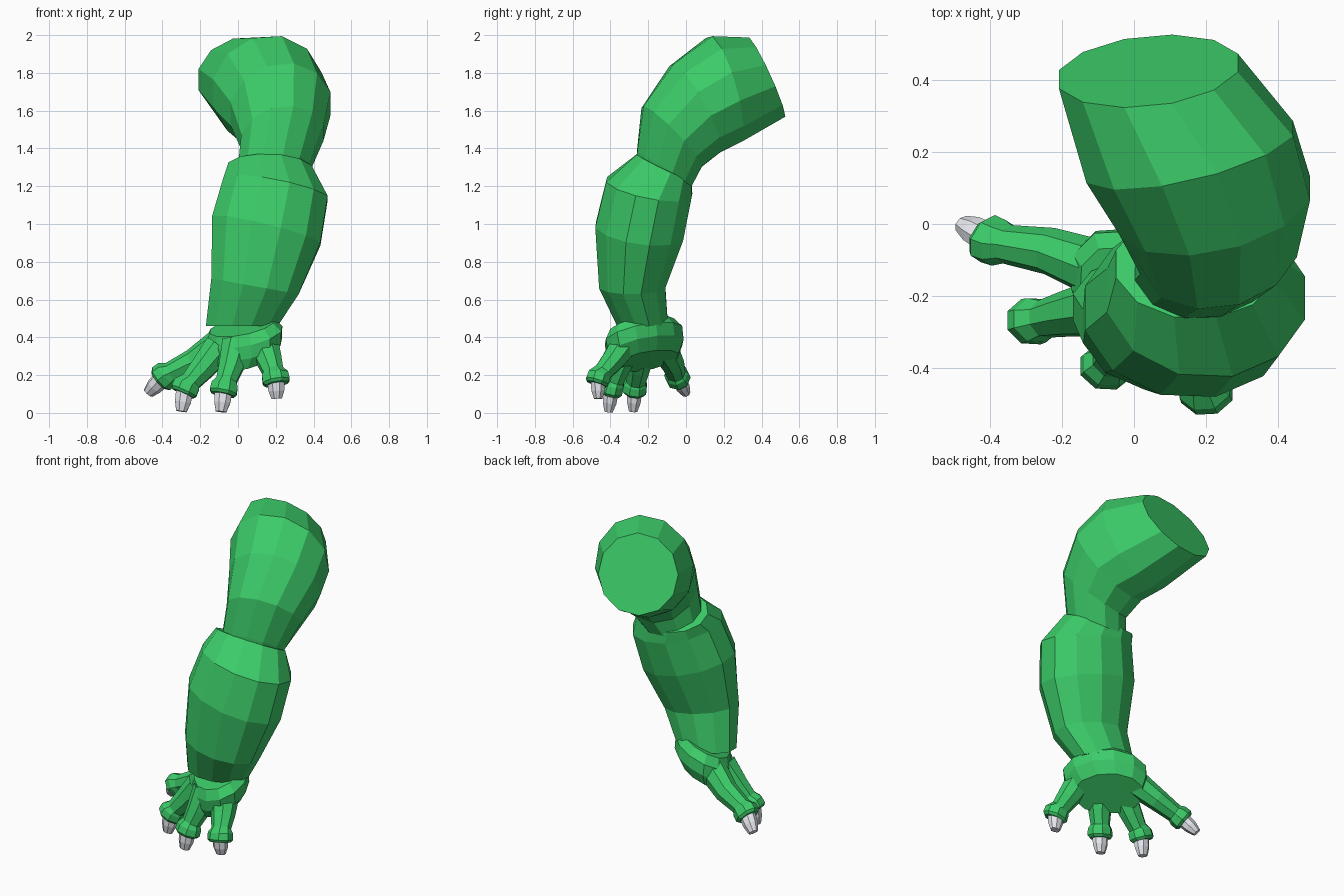
import bpy, bmesh, math
from mathutils import Vector

green = bpy.data.materials.new("green_skin")
green.diffuse_color = (0.045, 0.60, 0.14, 1)
grey = bpy.data.materials.new("grey_claw")
grey.diffuse_color = (0.80, 0.82, 0.87, 1)


def loft(name, rings, sides, mat, ref=(1, 0, 0)):
    """Skin capped polygon rings: (centre, normal, width radius, depth radius)."""
    bm = bmesh.new()
    loops = []
    for c, n, rx, ry in rings:
        n = Vector(n).normalized()
        u = Vector(ref)
        u = (u - n * u.dot(n)).normalized()
        v = n.cross(u)
        k = 1 / math.cos(math.pi / sides)
        loop = []
        for i in range(sides):
            a = 2 * math.pi * (i + 0.5) / sides
            loop.append(bm.verts.new(Vector(c) + u * rx * k * math.cos(a) + v * ry * k * math.sin(a)))
        loops.append(loop)
    for a, b in zip(loops, loops[1:]):
        for i in range(sides):
            j = (i + 1) % sides
            bm.faces.new((a[i], a[j], b[j], b[i]))
    bm.faces.new(loops[0])
    bm.faces.new(loops[-1])
    bmesh.ops.recalc_face_normals(bm, faces=bm.faces)
    me = bpy.data.meshes.new(name)
    bm.to_mesh(me)
    bm.free()
    me.materials.append(mat)
    ob = bpy.data.objects.new(name, me)
    bpy.context.collection.objects.link(ob)
    return ob


# Upper arm, bending back to the flat shoulder cut
loft("upper_arm", [
    ((0.04, 0.425, 1.775), (-0.10, 0.90, 0.41), 0.25, 0.23),
    ((0.155, 0.20, 1.71), (-0.22, 0.90, 0.25), 0.295, 0.29),
    ((0.225, 0.05, 1.61), (-0.20, 0.84, 0.45), 0.27, 0.264),
    ((0.235, -0.075, 1.46), (-0.15, 0.70, 0.68), 0.22, 0.222),
    ((0.19, -0.115, 1.29), (-0.05, 0.53, 0.85), 0.19, 0.17),
    ((0.17, -0.15, 1.15), (0, 0.3, 1), 0.14, 0.12),
], 12, green)

# Forearm, swelling below the elbow and narrowing to the wrist
loft("forearm", [
    ((0.17, -0.115, 1.30), (0.05, 0.48, 1), 0.22, 0.16),
    ((0.20, -0.195, 1.19), (0.20, 0.20, 1), 0.28, 0.23),
    ((0.15, -0.245, 0.965), (0.25, 0.15, 1), 0.295, 0.235),
    ((0.09, -0.285, 0.67), (0.18, 0, 1), 0.235, 0.175),
    ((0.02, -0.23, 0.46), (0, 0, 1), 0.19, 0.135),
], 12, green)

# Palm, a tilted plate with a rim around the wrist and a flat underside
tilt = (-0.28, -0.28, 0.9)
loft("palm", [
    ((0.02, -0.235, 0.46), tilt, 0.20, 0.14),
    ((0.03, -0.225, 0.41), tilt, 0.24, 0.17),
    ((0.03, -0.215, 0.34), tilt, 0.235, 0.17),
    ((0.015, -0.21, 0.275), tilt, 0.20, 0.14),
], 12, green, ref=(1, -1, 0))

# Fingers: base, middle, cuff centre and claw tip
fingers = {
    "outer": ((0.13, -0.315, 0.38), (0.165, -0.385, 0.28), (0.20, -0.465, 0.18), (0.205, -0.465, 0.075)),
    "middle": ((-0.005, -0.305, 0.365), (-0.035, -0.35, 0.25), (-0.075, -0.395, 0.125), (-0.09, -0.41, 0.006)),
    "inner": ((-0.10, -0.235, 0.345), (-0.185, -0.25, 0.24), (-0.28, -0.27, 0.13), (-0.30, -0.28, 0.008)),
    "thumb": ((-0.10, -0.125, 0.36), (-0.235, -0.075, 0.27), (-0.395, -0.045, 0.19), (-0.475, 0.0, 0.105)),
}
for name, pts in fingers.items():
    base, mid, cuff, tip = map(Vector, pts)
    d1, d2 = (cuff - base).normalized(), (tip - cuff).normalized()
    bend = (d1 + d2).normalized()
    loft(name + "_finger", [
        (base, d1, 0.08, 0.075),
        (mid, d1, 0.066, 0.06),
        (cuff - d1 * 0.05, d1, 0.054, 0.05),
        (cuff - bend * 0.025, bend, 0.07, 0.06),
        (cuff + bend * 0.015, bend, 0.072, 0.062),
        (cuff + bend * 0.03, bend, 0.06, 0.05),
    ], 8, green)
    loft(name + "_claw", [
        (cuff, d2, 0.047, 0.04),
        (cuff.lerp(tip, 0.6), d2, 0.042, 0.036),
        (tip, d2, 0.028, 0.022),
    ], 8, grey)
